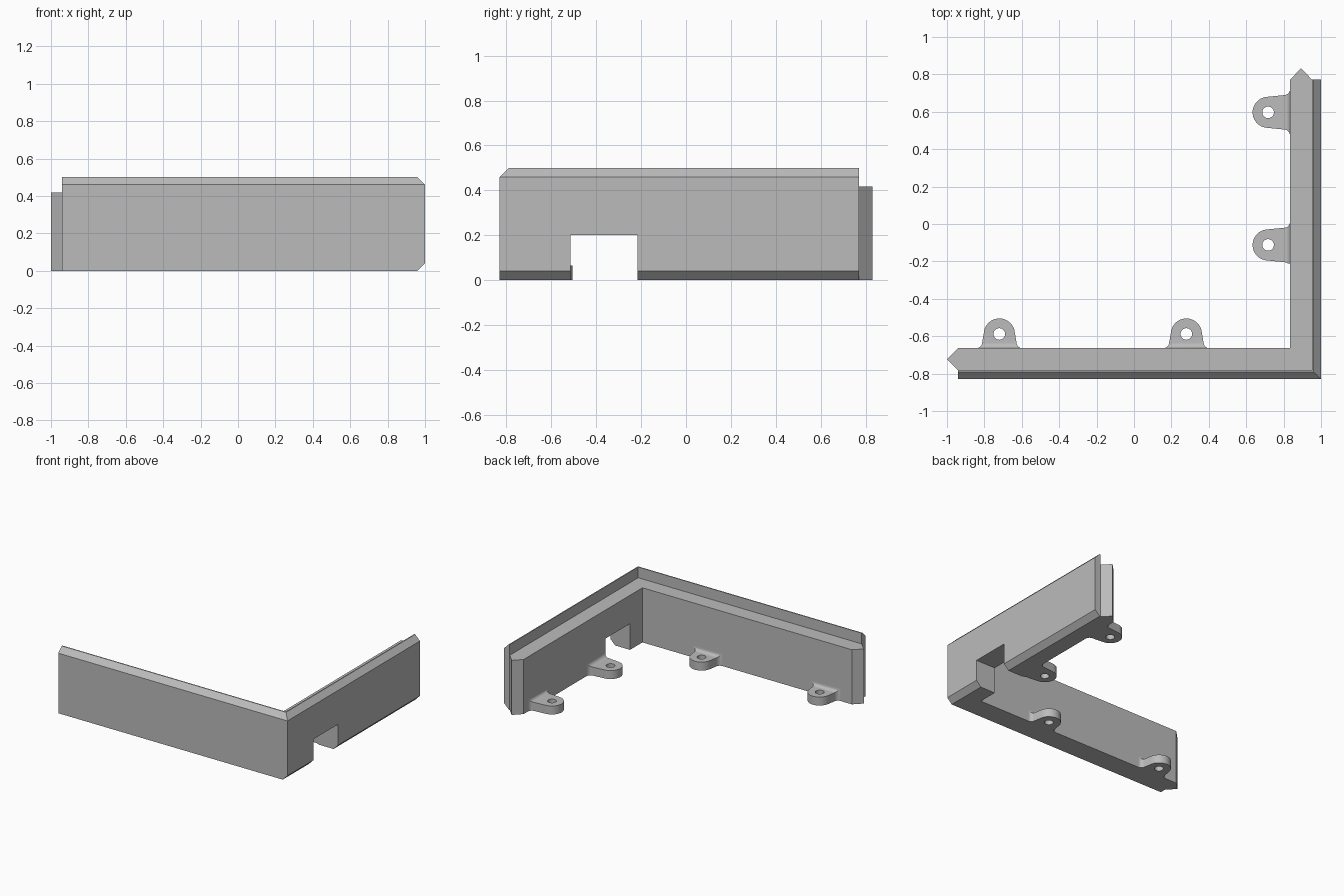
import bpy, bmesh, math
from mathutils import Matrix, Vector

if "Cube" in bpy.data.objects:
    bpy.data.objects.remove(bpy.data.objects["Cube"])

GREY = (0.5, 0.5, 0.5, 1)
grey = bpy.data.materials.new("plain_grey")
grey.use_nodes = True
grey.diffuse_color = GREY
grey.node_tree.nodes["Principled BSDF"].inputs["Base Color"].default_value = GREY

X0, X1 = -0.94, 1.0        # outer face extents along the front wall
Y0, Y1 = -0.83, 0.772      # outer face extents along the side wall
THICK, LIP, BEVEL = 0.166, 0.048, 0.04
TOP, LEDGE = 0.5, 0.418


def make_object(name, bm):
    bmesh.ops.recalc_face_normals(bm, faces=bm.faces)
    mesh = bpy.data.meshes.new(name)
    bm.to_mesh(mesh)
    bm.free()
    mesh.materials.append(grey)
    obj = bpy.data.objects.new(name, mesh)
    bpy.context.collection.objects.link(obj)
    return obj


def loft(sections):
    """Skin a row of matching closed sections and cap both ends."""
    bm = bmesh.new()
    rows = [[bm.verts.new(p) for p in s] for s in sections]
    n = len(rows[0])
    for a, b in zip(rows, rows[1:]):
        for i in range(n):
            j = (i + 1) % n
            bm.faces.new((a[i], a[j], b[j], b[i]))
    bm.faces.new(rows[0])
    bm.faces.new(rows[-1])
    return bm


def cut(obj, cutter):
    cutter.hide_render = True
    mod = obj.modifiers.new("cut", "BOOLEAN")
    mod.operation = "DIFFERENCE"
    mod.solver = "EXACT"
    mod.object = cutter
    bpy.context.view_layer.objects.active = obj
    bpy.ops.object.modifier_apply(modifier=mod.name)
    bpy.data.objects.remove(cutter)


# L-shaped wall: stepped profile swept round a mitred corner
profile = [(0, 0), (0, TOP - BEVEL), (BEVEL, TOP), (LIP, TOP),
           (LIP, LEDGE), (THICK, LEDGE), (THICK, 0)]
bm = loft([[(X0, Y0 + d, z) for d, z in profile],
           [(X1 - d, Y0 + d, z) for d, z in profile],
           [(X1 - d, Y1, z) for d, z in profile]])
# lower bevel along the side wall only
bmesh.ops.bisect_plane(bm, geom=bm.verts[:] + bm.edges[:] + bm.faces[:], dist=1e-5,
                       plane_co=(X1, 0, BEVEL), plane_no=(1, 0, -1), clear_outer=True)
bmesh.ops.holes_fill(bm, edges=[e for e in bm.edges if e.is_boundary], sides=0)
wall = make_object("corner_wall", bm)

# Opening through the side wall
bm = bmesh.new()
bmesh.ops.create_cube(bm, size=1, matrix=Matrix.Translation((0.92, -0.365, 0.05))
                      @ Matrix.Diagonal((0.4, 0.298, 0.3, 1)))
cut(wall, make_object("opening_cutter", bm))

# Pointed tongues on both ends
near, far, mid, point = LIP, THICK, (LIP + THICK) / 2, 0.06
front = [(X0, Y0 + near), (X0 - point, Y0 + mid), (X0, Y0 + far)]
side = [(X1 - near, Y1), (X1 - mid, Y1 + point), (X1 - far, Y1)]
for name, tri in (("front_tongue", front), ("side_tongue", side)):
    make_object(name, loft([[(x, y, z) for x, y in tri] for z in (0, LEDGE)]))


# Screw tabs, flared into the wall by a fillet
TAB, R, FILLET, HOLE = 0.065, 0.083, 0.028, 0.031


def make_tab(name, reach, place, low_limit=1.0):
    rows = []
    for i in range(9):
        v = FILLET * (1 - math.cos(math.pi / 2 * i / 8))
        flare = FILLET - math.sqrt(max(0, FILLET ** 2 - (FILLET - v) ** 2))
        rows.append((v, 0.095 - 0.1 * v + flare, TAB + flare))
    for i in range(17):
        a = math.radians(5 + 84 * i / 16)
        rows.append((reach + R * math.sin(a), R * math.cos(a), TAB))
    tab = make_object(name, loft([[(-min(w, low_limit), v, 0), (w, v, 0), (w, v, t),
                                   (-min(w, low_limit), v, t)] for v, w, t in rows]))
    bm = bmesh.new()
    bmesh.ops.create_cone(bm, cap_ends=True, segments=32, radius1=HOLE, radius2=HOLE,
                          depth=0.4, matrix=Matrix.Translation((0, reach, 0)))
    cut(tab, make_object("hole_cutter", bm))
    tab.data.transform(place)
    bpy.ops.object.select_all(action="DESELECT")
    tab.select_set(True)
    bpy.context.view_layer.objects.active = tab
    bpy.ops.object.shade_smooth_by_angle(angle=math.radians(30))


for name, x in (("front_tab_outer", -0.72), ("front_tab_inner", 0.28)):
    make_tab(name, 0.076, Matrix.Translation((x, Y0 + THICK, 0)))
turn = Matrix.Rotation(math.pi / 2, 4, "Z")
for name, y, limit in (("side_tab_outer", 0.597, 1.0), ("side_tab_inner", -0.112, 0.098)):
    make_tab(name, 0.117, Matrix.Translation((X1 - THICK, y, 0)) @ turn, limit)
